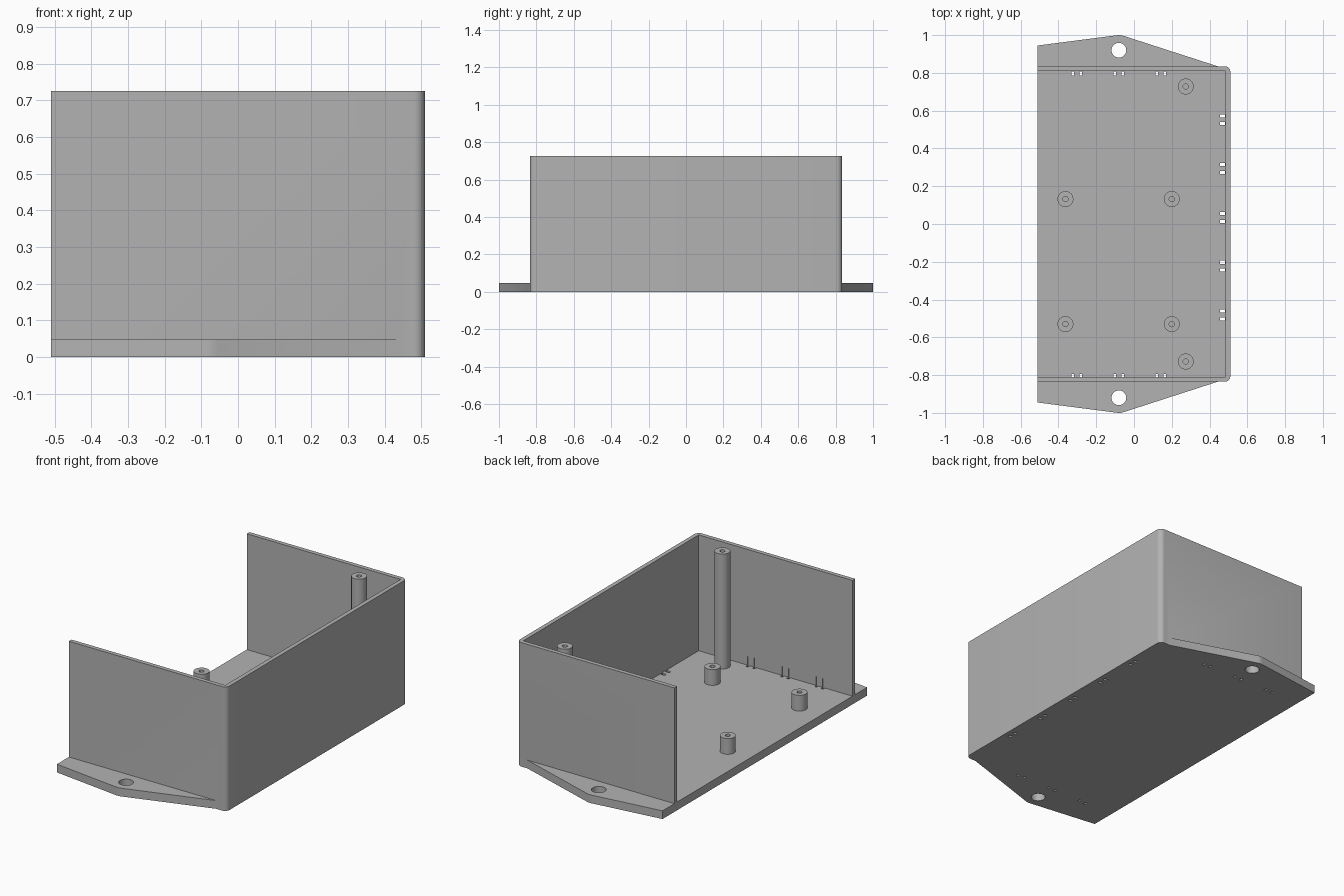
import bpy
import bmesh
import math
from mathutils import Vector

cube = bpy.data.objects.get("Cube")
if cube:
    bpy.data.objects.remove(cube, do_unlink=True)

FLOOR, TOP = 0.048, 0.725
LEFT, RIGHT, SIDE = -0.51, 0.51, 0.835
WALL = 0.025

grey = bpy.data.materials.new("plain grey")
grey.use_nodes = True
colour = (0.45, 0.45, 0.45, 1)
grey.diffuse_color = colour
grey.node_tree.nodes["Principled BSDF"].inputs["Base Color"].default_value = colour


def make_object(name, bm):
    bmesh.ops.recalc_face_normals(bm, faces=bm.faces)
    mesh = bpy.data.meshes.new(name)
    bm.to_mesh(mesh)
    bm.free()
    mesh.materials.append(grey)
    obj = bpy.data.objects.new(name, mesh)
    bpy.context.collection.objects.link(obj)
    return obj


def add_prism(bm, outline, z0, z1):
    base = bm.faces.new([bm.verts.new((x, y, z0)) for x, y in outline])
    up = bmesh.ops.extrude_face_region(bm, geom=[base], use_keep_orig=True)
    verts = [g for g in up["geom"] if isinstance(g, bmesh.types.BMVert)]
    bmesh.ops.translate(bm, verts=verts, vec=(0, 0, z1 - z0))


def rectangle(x0, x1, y0, y1):
    return [(x0, y0), (x1, y0), (x1, y1), (x0, y1)]


def arc(cx, cy, r, start, end, steps):
    angles = [math.radians(start + (end - start) * i / steps) for i in range(steps + 1)]
    return [(cx + r * math.cos(a), cy + r * math.sin(a)) for a in angles]


def combine(target, tool, operation):
    tool.hide_render = True
    mod = target.modifiers.new(operation.lower(), 'BOOLEAN')
    mod.operation, mod.solver, mod.object = operation, 'EXACT', tool
    bpy.context.view_layer.update()
    graph = bpy.context.evaluated_depsgraph_get()
    mesh = bpy.data.meshes.new_from_object(target.evaluated_get(graph))
    target.modifiers.clear()
    target.data = mesh
    bpy.data.objects.remove(tool, do_unlink=True)


def smooth(obj):
    bpy.ops.object.select_all(action='DESELECT')
    obj.select_set(True)
    bpy.context.view_layer.objects.active = obj
    bpy.ops.object.shade_smooth_by_angle(angle=math.radians(30))


# Enclosure block with two rounded vertical corners
r = 0.03
bm = bmesh.new()
outline = [(LEFT, SIDE), (LEFT, -SIDE)]
outline += arc(RIGHT - r, r - SIDE, r, -90, 0, 8)
outline += arc(RIGHT - r, SIDE - r, r, 0, 90, 8)
add_prism(bm, outline, 0, TOP)
body = make_object("enclosure_body", bm)

# Mounting ears, mirrored front and back
HOLE_X, HOLE_Y = -0.08, 0.92
for s in (1, -1):
    bm = bmesh.new()
    ear = [(LEFT, SIDE - 0.01), (LEFT, 0.945)]
    ear += arc(HOLE_X, HOLE_Y, 0.08, 97, 72, 6)
    ear += [(0.443, SIDE), (0.443, SIDE - 0.01)]
    add_prism(bm, [(x, s * y) for x, y in ear], 0, FLOOR)
    combine(body, make_object("ear_tool", bm), 'UNION')

# Hollow out the box, open at the top and one long side
bm = bmesh.new()
add_prism(bm, rectangle(-1, RIGHT - WALL, WALL - SIDE, SIDE - WALL), FLOOR, 1)
combine(body, make_object("cavity_cutter", bm), 'DIFFERENCE')

# Screw holes and paired tie slots through the floor
bm = bmesh.new()
for s in (1, -1):
    add_prism(bm, arc(HOLE_X, s * HOLE_Y, 0.039, 0, 350, 35), -0.1, 0.1)
    for centre in (-0.303, -0.081, 0.141):
        for x in (centre - 0.021, centre + 0.021):
            y = s * 0.801
            add_prism(bm, rectangle(x - 0.007, x + 0.007, y - 0.014, y + 0.007), -0.1, 0.1)
for i in range(5):
    for side in (-0.021, 0.021):
        y = 0.552 - 0.2585 * i + side
        add_prism(bm, rectangle(0.455, 0.482, y - 0.008, y + 0.008), -0.1, 0.1)
combine(body, make_object("hole_cutter", bm), 'DIFFERENCE')
smooth(body)


# Hollow screw posts, turned from a profile
def post(name, x, y, top):
    bm = bmesh.new()
    radius, bore = 0.042, 0.014
    profile = [(0, FLOOR + 0.002), (bore, FLOOR + 0.002), (bore, top), (radius, top), (radius, FLOOR - 0.002)]
    verts = [bm.verts.new((x + d, y, z)) for d, z in profile]
    edges = [bm.edges.new(pair) for pair in zip(verts, verts[1:])]
    bmesh.ops.spin(bm, geom=verts + edges, cent=Vector((x, y, 0)), axis=(0, 0, 1),
                   angle=math.tau, steps=32, use_merge=True)
    bmesh.ops.remove_doubles(bm, verts=bm.verts, dist=0.0001)
    smooth(make_object(name, bm))


for label, y in (("front", -0.53), ("back", 0.132)):
    post("short_post_" + label + "_right", -0.363, y, 0.14)
    post("short_post_" + label + "_left", 0.2, y, 0.14)
for label, y in (("front", -0.728), ("back", 0.728)):
    post("tall_post_" + label, 0.274, y, 0.72)
